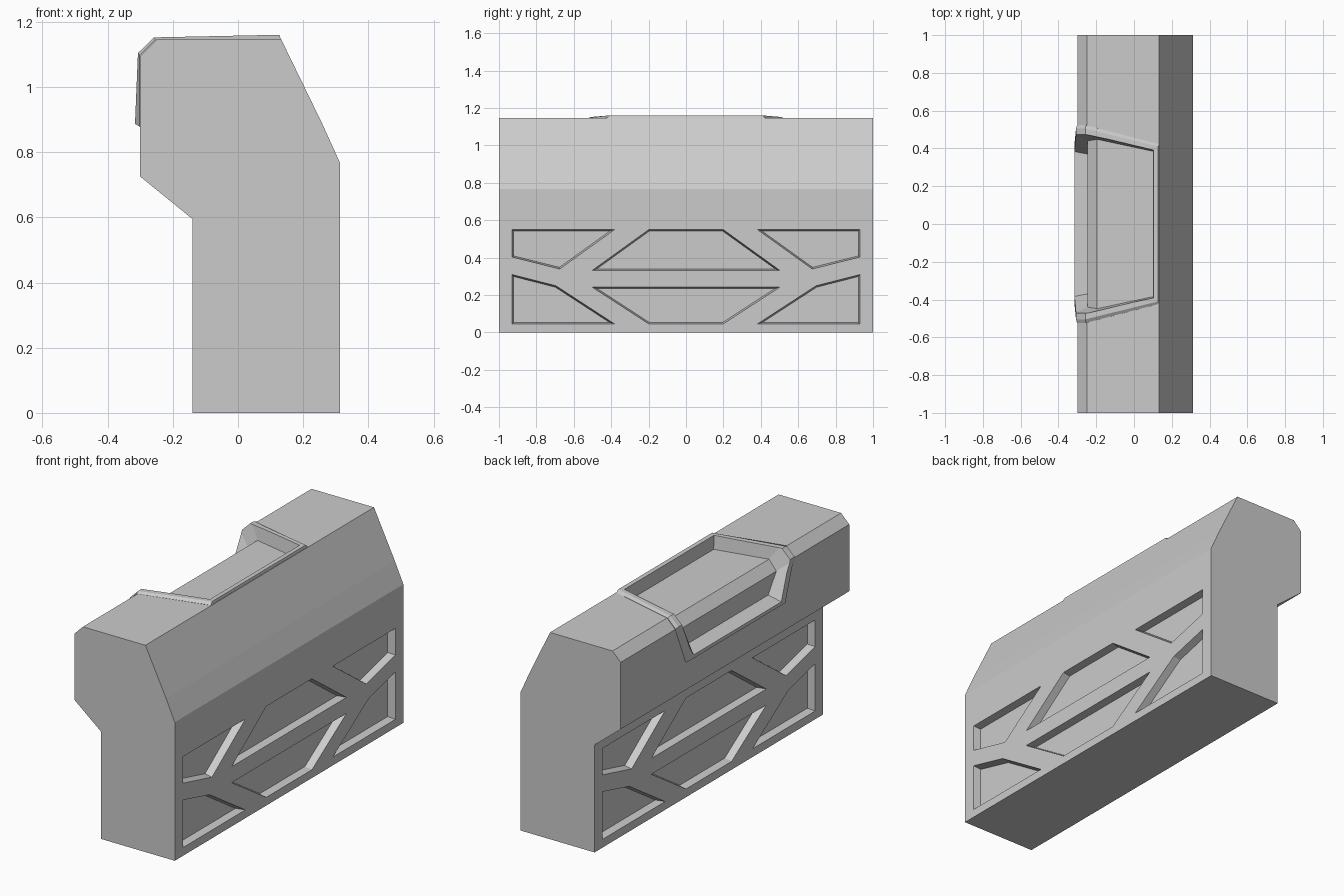
import bpy, bmesh
from mathutils import Vector

cube = bpy.data.objects.get("Cube")
if cube:
    bpy.data.objects.remove(cube, do_unlink=True)

grey = bpy.data.materials.new("concrete_grey")
grey.use_nodes = True
colour = (0.6, 0.6, 0.6, 1)
grey.diffuse_color = colour
grey.node_tree.nodes["Principled BSDF"].inputs["Base Color"].default_value = colour


def finish(name, bm):
    bmesh.ops.recalc_face_normals(bm, faces=bm.faces)
    mesh = bpy.data.meshes.new(name)
    bm.to_mesh(mesh)
    bm.free()
    mesh.materials.append(grey)
    obj = bpy.data.objects.new(name, mesh)
    bpy.context.collection.objects.link(obj)
    return obj


def extruded_profile(name, profile, half_length):
    bm = bmesh.new()
    face = bm.faces.new([bm.verts.new((x, -half_length, z)) for x, z in profile])
    ext = bmesh.ops.extrude_face_region(bm, geom=[face], use_keep_orig=True)
    moved = [v for v in ext["geom"] if isinstance(v, bmesh.types.BMVert)]
    bmesh.ops.translate(bm, verts=moved, vec=(0, 2 * half_length, 0))
    return finish(name, bm)


def folded_block(name, *halves):
    """Solid between folded sheets; each sheet is four points mirrored in y."""
    bm = bmesh.new()
    sheets = []
    for half in halves:
        left = [bm.verts.new(p) for p in half]
        right = [bm.verts.new((x, -y, z)) for x, y, z in half]
        sheets.append((left, right))
    for left, right in (sheets[0], sheets[-1]):
        for i in range(3):
            bm.faces.new((left[i], left[i + 1], right[i + 1], right[i]))
    for (la, ra), (lb, rb) in zip(sheets, sheets[1:]):
        a, b = la + ra[::-1], lb + rb[::-1]
        for i in range(len(a)):
            j = (i + 1) % len(a)
            bm.faces.new((a[i], a[j], b[j], b[i]))
    return finish(name, bm)


def panel_cutter(name, outlines, wall_x, side):
    """Tapered recess cutters for one long wall."""
    bm = bmesh.new()
    for outline in outlines:
        points = [Vector((wall_x + side * 0.004, y, z)) for y, z in outline]
        face = bm.faces.new([bm.verts.new(p) for p in points])
        face.normal_update()
        bmesh.ops.inset_region(bm, faces=[face], thickness=0.009,
                               use_boundary=True, use_even_offset=True)
        bmesh.ops.translate(bm, verts=list(face.verts), vec=(-side * 0.045, 0, 0))
    bmesh.ops.holes_fill(bm, edges=[e for e in bm.edges if e.is_boundary])
    return finish(name, bm)


def combine(target, tool, operation):
    mod = target.modifiers.new(tool.name, "BOOLEAN")
    mod.operation = operation
    mod.object = tool
    mod.solver = "EXACT"
    tool.hide_render = True
    bpy.context.view_layer.objects.active = target
    bpy.ops.object.modifier_apply(modifier=mod.name)
    bpy.data.objects.remove(tool, do_unlink=True)


# Main wall with overhanging head
wall = extruded_profile("barrier_wall", [
    (-0.14, 0), (0.313, 0), (0.313, 0.767), (0.26, 0.884), (0.133, 1.145),
    (-0.25, 1.145), (-0.3, 1.095), (-0.3, 0.725), (-0.14, 0.595)], 1)

# Raised surround folded over the top and the overhang
surround = folded_block(
    "raised_surround",
    [(0.11, 0.42, 1.12), (-0.23, 0.523, 1.12), (-0.28, 0.523, 1.07), (-0.28, 0.43, 0.87)],
    [(0.131, 0.423, 1.146), (-0.254, 0.523, 1.146), (-0.302, 0.523, 1.098), (-0.302, 0.43, 0.878)],
    [(0.1275, 0.41, 1.16), (-0.258, 0.505, 1.152), (-0.307, 0.505, 1.104), (-0.316, 0.418, 0.887)])
combine(wall, surround, "UNION")

# Pocket inside the surround
pocket = folded_block(
    "pocket_cutter",
    [(0.1, 0.385, 1.085), (-0.195, 0.448, 1.085), (-0.245, 0.44, 1.035), (-0.245, 0.37, 0.93)],
    [(0.104, 0.395, 1.2), (-0.272, 0.487, 1.2), (-0.35, 0.487, 1.123), (-0.36, 0.392, 0.89)])
combine(wall, pocket, "DIFFERENCE")

# Recessed panels, the end ones mirrored, on both long walls
end_panels = [
    [(0.93, 0.55), (0.38, 0.55), (0.675, 0.338), (0.93, 0.402)],
    [(0.93, 0.31), (0.695, 0.25), (0.38, 0.045), (0.93, 0.045)]]
middle_panels = [
    [(-0.2, 0.55), (0.2, 0.55), (0.505, 0.33), (-0.505, 0.33)],
    [(-0.505, 0.243), (0.505, 0.243), (0.2, 0.045), (-0.2, 0.045)]]
panels = middle_panels + end_panels + [[(-y, z) for y, z in p] for p in end_panels]
for side, wall_x in ((1, 0.313), (-1, -0.14)):
    combine(wall, panel_cutter("panel_cutter", panels, wall_x, side), "DIFFERENCE")
